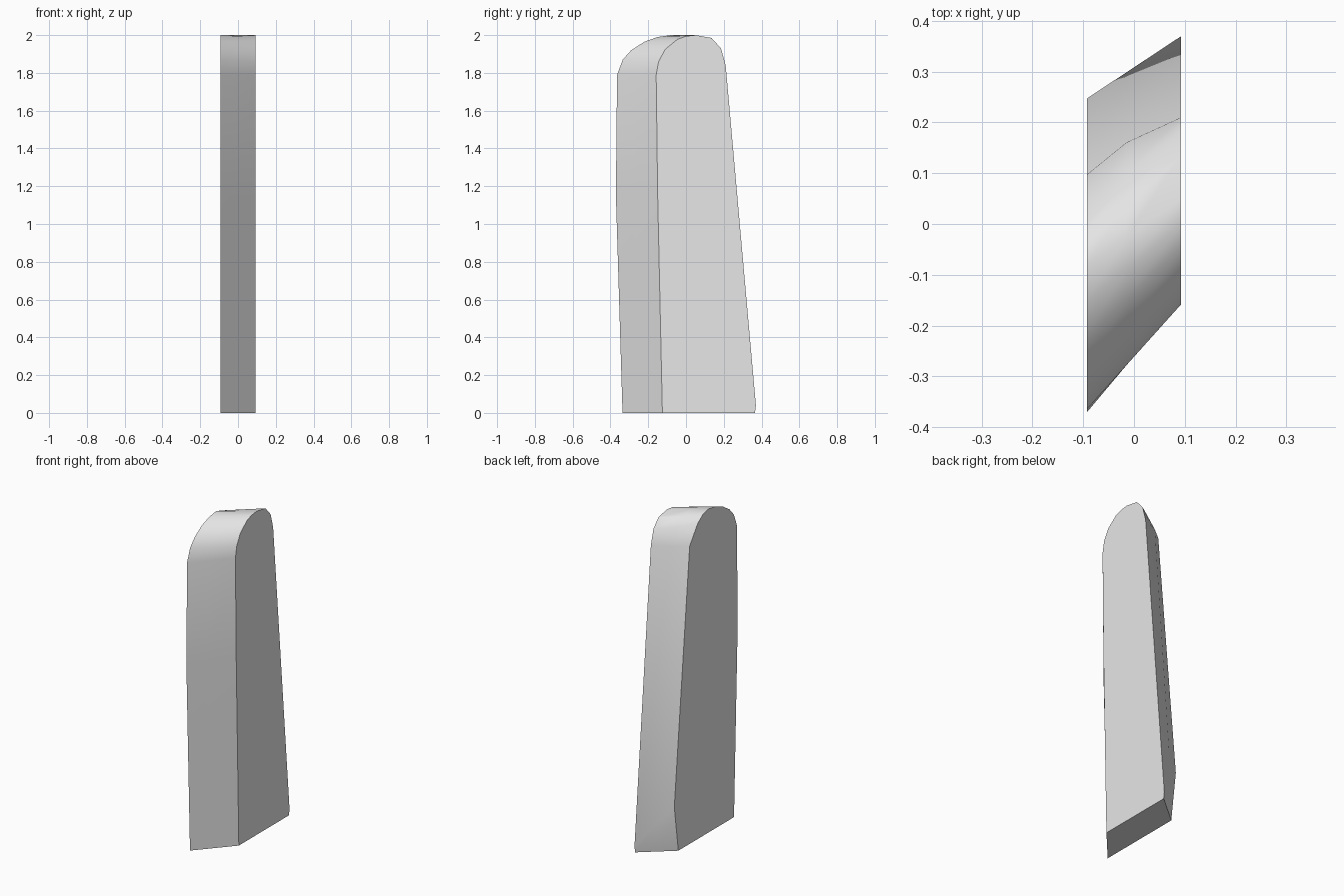
import bpy
import bmesh
import math

if "Cube" in bpy.data.objects:
    bpy.data.objects.remove(bpy.data.objects["Cube"], do_unlink=True)

HALF = 0.093

# Side outlines (y, z), from the front foot over the rounded top to the back foot
outer = [(-.336, 0), (-.371, 1.15), (-.365, 1.79), (-.335, 1.87), (-.29, 1.92),
         (-.22, 1.965), (-.15, 1.99), (-.08, 2), (-.03, 1.985), (.018, 1.95),
         (.097, 1.84), (.247, .285), (.208, 0)]
inner = [(-.125, 0), (-.15, 1.15), (-.158, 1.79), (-.145, 1.86), (-.11, 1.925),
         (-.045, 1.978), (0, 1.994), (.05, 2), (.135, 1.985), (.185, 1.93),
         (.21, 1.84), (.37, .04), (.365, 0)]


def blend(t):
    return [(a[0] + (b[0] - a[0]) * t, a[1] + (b[1] - a[1]) * t)
            for a, b in zip(outer, inner)]


# Middle section, slightly fuller at the upper back
middle = blend(0.42)
for i in (9, 10):
    middle[i] = (middle[i][0] + 0.016, middle[i][1])

# Loft the slab through the three sections
bm = bmesh.new()
rings = [[bm.verts.new((x, y, z)) for y, z in section]
         for x, section in ((-HALF, outer), (-HALF + 2 * HALF * 0.42, middle), (HALF, inner))]
count = len(outer)
for a, b in zip(rings, rings[1:]):
    for i in range(count):
        j = (i + 1) % count
        bm.faces.new((a[i], a[j], b[j], b[i]))
bm.faces.new(rings[0])
bm.faces.new(rings[-1])
bmesh.ops.recalc_face_normals(bm, faces=bm.faces)

mesh = bpy.data.meshes.new("slanted_slab")
bm.to_mesh(mesh)
bm.free()
slab = bpy.data.objects.new("slanted_slab", mesh)
bpy.context.collection.objects.link(slab)

# Plain grey
grey = bpy.data.materials.new("light_grey")
grey.use_nodes = True
colour = (0.8, 0.8, 0.8, 1)
grey.diffuse_color = colour
for node in grey.node_tree.nodes:
    if node.type == "BSDF_PRINCIPLED":
        node.inputs["Base Color"].default_value = colour
mesh.materials.append(grey)

# Smooth rim, crisp side edges
bpy.ops.object.select_all(action="DESELECT")
slab.select_set(True)
bpy.context.view_layer.objects.active = slab
bpy.ops.object.shade_smooth_by_angle(angle=math.radians(30))
